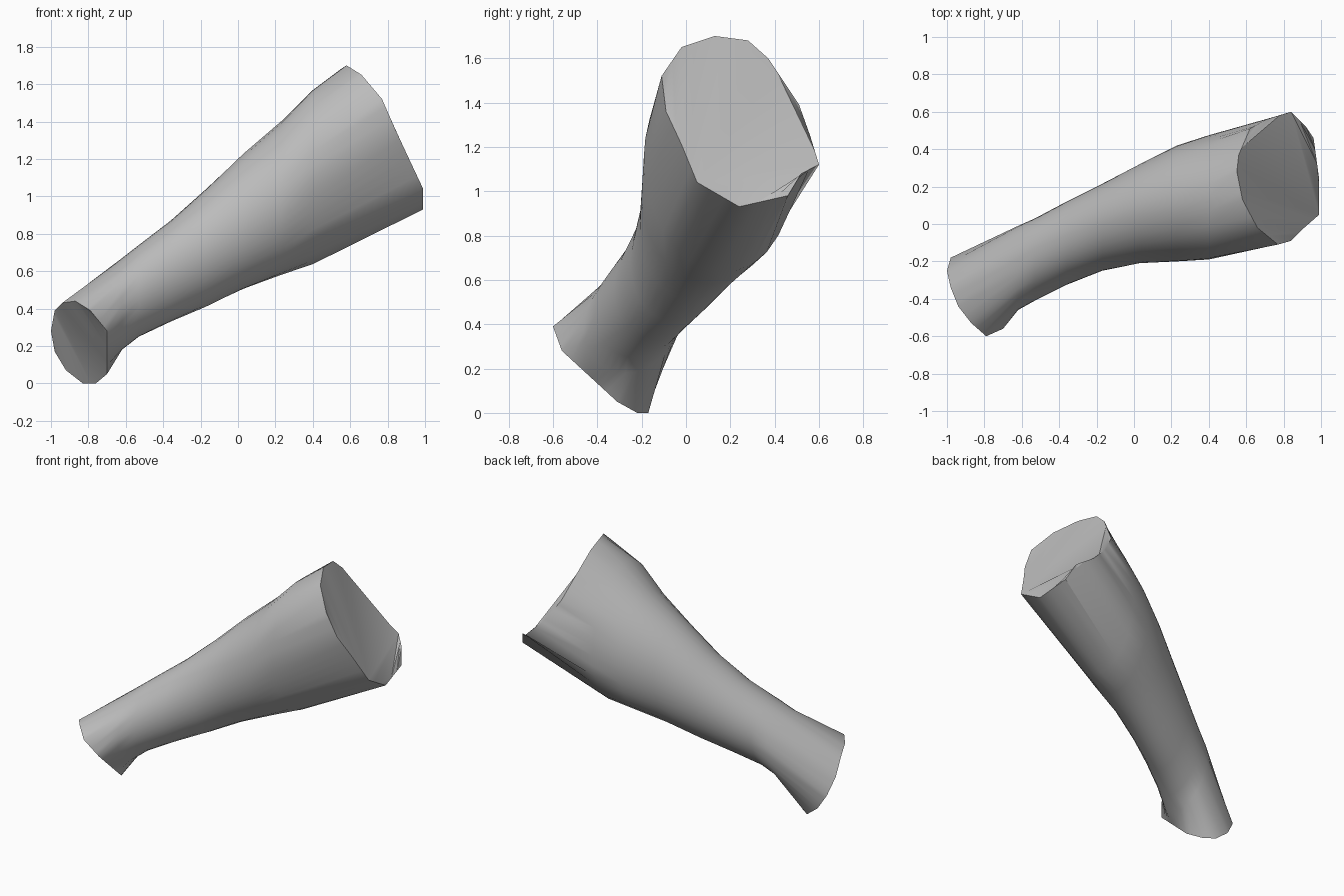
import bpy, bmesh, math
from mathutils import Vector

if "Cube" in bpy.data.objects:
    bpy.data.objects.remove(bpy.data.objects["Cube"], do_unlink=True)

grey = bpy.data.materials.new("plain grey")
grey.use_nodes = True
grey.diffuse_color = (0.5, 0.5, 0.5, 1)
grey.node_tree.nodes["Principled BSDF"].inputs["Base Color"].default_value = (0.5, 0.5, 0.5, 1)

SIDES = 36
AXIS = Vector((1.63, 0.6, 1.08)).normalized()
SIDE = AXIS.cross(Vector((0, 0, 1))).normalized()
UP = SIDE.cross(AXIS)

# Slanted outlines of the narrow and the wide end
ankle_cut = [(-.79, -.60, .39), (-.70, -.56, .28), (-.70, -.31, .05), (-.76, -.22, 0),
             (-.83, -.17, 0), (-.92, -.16, .07), (-.98, -.18, .17), (-1, -.25, .28),
             (-.98, -.34, .39), (-.94, -.44, .43), (-.87, -.53, .44)]
knee_cut = [(.58, .13, 1.70), (.55, .28, 1.68), (.56, .37, 1.60), (.62, .51, 1.39),
            (.71, .56, 1.25), (.84, .60, 1.12), (.92, .52, 1.08), (.96, .46, .98),
            (.99, .24, .93), (.99, .05, 1.04), (.91, -.02, 1.21), (.84, -.09, 1.36),
            (.77, -.11, 1.52), (.66, -.02, 1.65)]

# Upright sections: x, lowest y, highest y, lowest z, highest z, lean
sections = [(-.62, -.46, -.01, .18, .67, .19), (-.53, -.41, .03, .25, .74, .19),
            (-.36, -.325, .12, .33, .87, .19), (-.17, -.25, .215, .41, 1.04, .15),
            (.03, -.21, .32, .505, 1.23, .08), (.23, -.2, .42, .58, 1.4, 0),
            (.4, -.19, .475, .635, 1.57, -.1)]


def oval(x, y0, y1, z0, z1, lean):
    tilt = math.asin(lean)
    turn = [math.tau * i / 72 for i in range(72)]
    return [((x, (y0 + y1) / 2 + (y1 - y0) / 2 * math.cos(t),
              (z0 + z1) / 2 + (z1 - z0) / 2 * math.sin(t + tilt))) for t in turn]


def ring(points):
    """Resample an outline at even angles about the limb axis."""
    pts = [Vector(p) for p in points]
    mid = Vector([(min(p[k] for p in pts) + max(p[k] for p in pts)) / 2 for k in range(3)])
    flat = [((p - mid).dot(SIDE), (p - mid).dot(UP)) for p in pts]
    out = []
    for i in range(SIDES):
        a = math.tau * i / SIDES
        c, s = math.cos(a), math.sin(a)
        for j, q in enumerate(flat):
            k = (j + 1) % len(flat)
            r = flat[k]
            d0, d1 = q[1] * c - q[0] * s, r[1] * c - r[0] * s
            if d0 * d1 <= 0 and d0 != d1:
                f = d0 / (d0 - d1)
                hit = pts[j].lerp(pts[k], f)
                if (hit - mid).dot(SIDE) * c + (hit - mid).dot(UP) * s > 0:
                    out.append(hit)
                    break
    # Move the nearest samples onto the true corners of a coarse outline
    if len(pts) < SIDES:
        for p in pts:
            n = min(range(len(out)), key=lambda m: (out[m] - p).length)
            out[n] = p.copy()
    return out


# Lower limb lofted from the narrow cut to the wide cut
bm = bmesh.new()
loops = [ring(ankle_cut)] + [ring(oval(*s)) for s in sections] + [ring(knee_cut)]
rows = [[bm.verts.new(p) for p in loop] for loop in loops]
for a, b in zip(rows, rows[1:]):
    for i in range(SIDES):
        j = (i + 1) % SIDES
        bm.faces.new((a[i], a[j], b[j], b[i]))
caps = [bm.faces.new(rows[0][::-1])]


# Wide cut folded along a ridge above its lower lip
def nearest(p):
    return min(range(SIDES), key=lambda m: (rows[-1][m].co - Vector(p)).length)


lo, hi = sorted((nearest(knee_cut[5]), nearest(knee_cut[9])))
caps.append(bm.faces.new(rows[-1][lo:hi + 1]))
caps.append(bm.faces.new(rows[-1][hi:] + rows[-1][:lo + 1]))
bmesh.ops.triangulate(bm, faces=caps)
bmesh.ops.recalc_face_normals(bm, faces=bm.faces)

mesh = bpy.data.meshes.new("lower_limb")
bm.to_mesh(mesh)
bm.free()
mesh.materials.append(grey)
limb = bpy.data.objects.new("lower_limb", mesh)
bpy.context.collection.objects.link(limb)
bpy.context.view_layer.objects.active = limb
limb.select_set(True)
bpy.ops.object.shade_smooth_by_angle(angle=math.radians(35))
